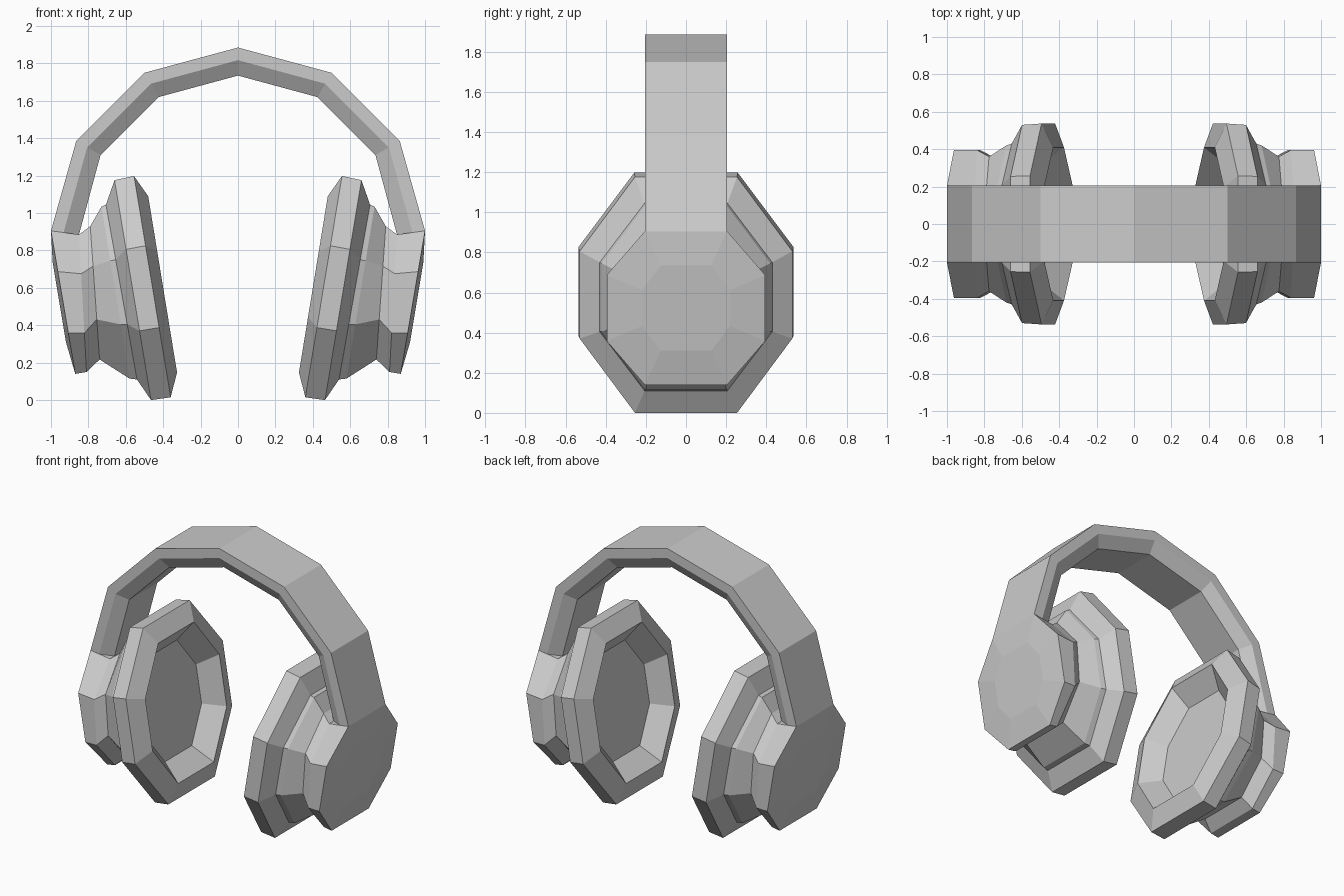
import bpy, bmesh
from mathutils import Vector

if "Cube" in bpy.data.objects:
    bpy.data.objects.remove(bpy.data.objects["Cube"])


def loft(name, sections, cap_start, cap_end):
    """Skin a list of closed sections and mirror the result across x = 0."""
    bm = bmesh.new()
    rings = [[bm.verts.new(p) for p in s] for s in sections]
    n = len(rings[0])
    for a, b in zip(rings, rings[1:]):
        for j in range(n):
            k = (j + 1) % n
            bm.faces.new((a[j], a[k], b[k], b[j]))
    if cap_start:
        bm.faces.new(rings[0][::-1])
    if cap_end:
        bm.faces.new(rings[-1])
    mesh = bpy.data.meshes.new(name)
    bm.to_mesh(mesh)
    bm.free()
    obj = bpy.data.objects.new(name, mesh)
    bpy.context.collection.objects.link(obj)
    mirror = obj.modifiers.new("Mirror", 'MIRROR')
    mirror.use_axis[0] = True
    mirror.merge_threshold = 0.0005
    return obj


def octagon(bx, bz, tx, tz, hy, fu=0.48, fv=0.37):
    """Tilted octagon given its bottom and top (x, z) and half width in y."""
    mid = Vector(((bx + tx) / 2, 0, (bz + tz) / 2))
    up = Vector(((tx - bx) / 2, 0, (tz - bz) / 2))
    shape = [(fu, -1), (1, -fv), (1, fv), (fu, 1),
             (-fu, 1), (-1, fv), (-1, -fv), (-fu, -1)]
    return [mid + Vector((0, hy * u, 0)) + up * v for u, v in shape]


# Ear cushion: recessed pad, opening, outer rim, step into the shell
joint = octagon(0.54, 0.11, 0.706, 1.045, 0.43)
loft("ear_cushion", [
    octagon(0.463, 0.245, 0.579, 0.955, 0.31),
    octagon(0.326, 0.148, 0.48, 1.09, 0.41),
    octagon(0.36, 0.015, 0.556, 1.198, 0.537),
    octagon(0.465, 0.0, 0.66, 1.176, 0.53),
    joint], True, False)

# Ear shell: inner collar, waist, outer cap with a slight dome
loft("ear_shell", [
    joint,
    octagon(0.58, 0.115, 0.73, 1.035, 0.42),
    octagon(0.74, 0.217, 0.79, 0.93, 0.36, 0.5, 0.4),
    octagon(0.81, 0.15, 0.85, 0.885, 0.395, 0.52, 0.43),
    octagon(0.87, 0.14, 1.0, 0.905, 0.395, 0.52, 0.43),
    octagon(0.92, 0.31, 0.991, 0.735, 0.22, 0.57, 0.42)], False, True)

# Headband: faceted arch, chamfered on its inner edges
outer = [(1.0, 0.905), (0.865, 1.385), (0.5, 1.75), (0, 1.885)]
inner = [(0.85, 0.885), (0.735, 1.31), (0.425, 1.62), (0, 1.735)]
W, N = 0.205, 0.155
sections = []
for (ox, oz), (ix, iz) in zip(outer, inner):
    mx, mz = ox + (ix - ox) * 0.45, oz + (iz - oz) * 0.45
    sections.append([(ox, -W, oz), (ox, W, oz), (mx, W, mz),
                     (ix, N, iz), (ix, -N, iz), (mx, -W, mz)])
loft("headband", sections, False, False)
